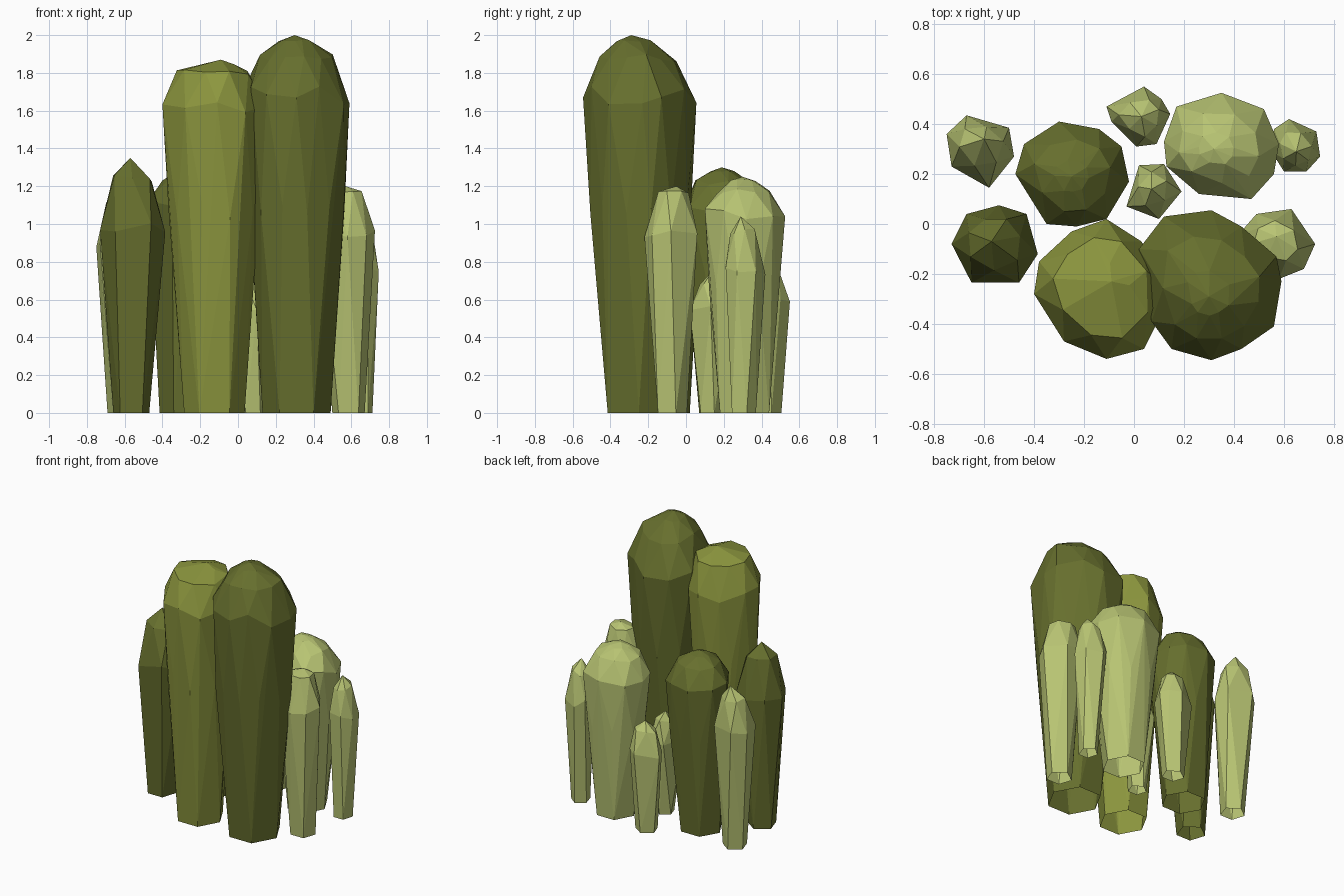
import bpy, bmesh, math, random

if "Cube" in bpy.data.objects:
    bpy.data.objects.remove(bpy.data.objects["Cube"])

random.seed(7)


def material(name, rgb):
    m = bpy.data.materials.new(name)
    m.diffuse_color = (*rgb, 1)
    m.use_nodes = True
    m.node_tree.nodes["Principled BSDF"].inputs["Base Color"].default_value = m.diffuse_color
    return m


DARK = material("dark olive", (0.135, 0.160, 0.027))
OLIVE = material("mid olive", (0.262, 0.305, 0.048))
LIGHT = material("pale green", (0.479, 0.552, 0.171))

# Ring profiles above the base: (height fraction, scale of outline, staggered)
BIG = [(0.55, 0.94, True), (0.84, 1.0, False), (0.94, 0.72, True), (0.985, 0.3, False)]
BROAD = [(0.57, 0.92, True), (0.86, 1.0, False), (0.965, 0.78, True), (0.985, 0.3, False)]
SMALL = [(0.73, 1.0, False), (0.92, 0.70, True)]
BLUNT = [(0.79, 1.0, False), (0.975, 0.64, True)]


def column(name, mat, outline, height, profile, peak, base, sides=5, turn=90):
    """Faceted column: hull of scaled plan outlines over a small base polygon.
    peak = plan position of the tip, base = (x, y, x radius, y radius)."""
    n = len(outline)
    cx = (min(p[0] for p in outline) + max(p[0] for p in outline)) / 2
    cy = (min(p[1] for p in outline) + max(p[1] for p in outline)) / 2
    pts = [(*peak, height)]
    for k in range(sides):
        a = math.radians(turn) + k * math.tau / sides
        pts.append((base[0] + base[2] * math.cos(a), base[1] + base[3] * math.sin(a), 0))
    for hz, s, stagger in profile:
        # upper rings drift toward the tip, lower rings toward the base
        tx, ty = (base[0], base[1]) if hz < 0.7 else peak
        for k in range(n):
            x, y = outline[k]
            if stagger:
                x2, y2 = outline[(k + 1) % n]
                x, y = (x + x2) / 2, (y + y2) / 2
            z = height * (hz + random.uniform(-0.025, 0.025) * min(1, (1 - hz) * 8))
            pts.append((tx + (x - tx) * s, ty + (y - ty) * s, z))
    bm = bmesh.new()
    for p in pts:
        bm.verts.new(p)
    bmesh.ops.convex_hull(bm, input=bm.verts[:])
    loose = [v for v in bm.verts if not v.link_faces]
    bmesh.ops.delete(bm, geom=loose, context='VERTS')
    bmesh.ops.dissolve_limit(bm, angle_limit=math.radians(4),
                             verts=bm.verts[:], edges=bm.edges[:])
    bmesh.ops.recalc_face_normals(bm, faces=bm.faces[:])
    # the columns are open underneath
    under = [f for f in bm.faces if all(v.co.z < 0.001 for v in f.verts)]
    bmesh.ops.delete(bm, geom=under, context='FACES_ONLY')
    me = bpy.data.meshes.new(name)
    bm.to_mesh(me)
    bm.free()
    me.materials.append(mat)
    bpy.context.collection.objects.link(bpy.data.objects.new(name, me))


# Tall front pair
column("tall_column_right", DARK,
       [(.59, -.23), (.57, -.13), (.43, -.01), (.31, .055), (.12, .03), (.02, -.10),
        (.07, -.39), (.15, -.50), (.31, -.545), (.43, -.50), (.56, -.41)],
       2.0, BIG, (.30, -.29), (.31, -.25, .18, .19), 6, 0)
column("tall_column_left", OLIVE,
       [(.15, -.28), (.03, -.07), (-.11, .02), (-.25, -.03), (-.38, -.15), (-.40, -.28),
        (-.28, -.47), (-.11, -.54), (.04, -.50)],
       1.87, BROAD, (-.09, -.23), (-.125, -.26, .16, .17), 6, 0)
# Medium dark columns on the left
column("dark_column_left", DARK,
       [(-.54, .075), (-.43, .04), (-.385, -.12), (-.46, -.235), (-.65, -.235),
        (-.73, -.08), (-.67, .04)],
       1.35, SMALL, (-.57, -.07), (-.565, -.08, .10, .10))
column("dark_column_back", DARK,
       [(-.30, .41), (-.14, .38), (-.05, .31), (-.02, .17), (-.11, .02), (-.23, -.01),
        (-.35, .0), (-.475, .20), (-.44, .32)],
       1.30, BIG, (-.25, .19), (-.265, .20, .15, .15), 6, 0)
# Pale columns at the back and right
column("pale_column_large", LIGHT,
       [(.35, .525), (.52, .46), (.58, .32), (.56, .20), (.47, .10), (.26, .12),
        (.13, .23), (.12, .33), (.17, .47)],
       1.25, BIG, (.32, .30), (.35, .31, .14, .15), 6, 0)
column("pale_column_right", LIGHT,
       [(.63, .06), (.725, -.08), (.68, -.18), (.58, -.22), (.44, -.14), (.42, -.04),
        (.49, .04)],
       1.20, BLUNT, (.57, -.05), (.585, -.08, .09, .085))
column("pale_column_far_right", LIGHT,
       [(.62, .42), (.73, .37), (.745, .27), (.69, .21), (.60, .21), (.55, .29), (.56, .38)],
       1.04, SMALL, (.65, .29), (.65, .30, .065, .07))
column("pale_column_back", LIGHT,
       [(.04, .55), (.11, .50), (.145, .44), (.09, .32), (.01, .31), (-.09, .41), (-.11, .47)],
       0.80, SMALL, (.03, .43), (.02, .43, .08, .075))
column("pale_column_centre", LIGHT,
       [(.02, .235), (.12, .24), (.19, .13), (.10, .02), (-.03, .07)],
       0.75, SMALL, (.07, .14), (.08, .13, .065, .065))
column("pale_column_left", LIGHT,
       [(-.67, .435), (-.50, .385), (-.48, .27), (-.58, .145), (-.73, .23), (-.75, .36)],
       1.19, SMALL, (-.60, .34), (-.61, .30, .085, .085))
